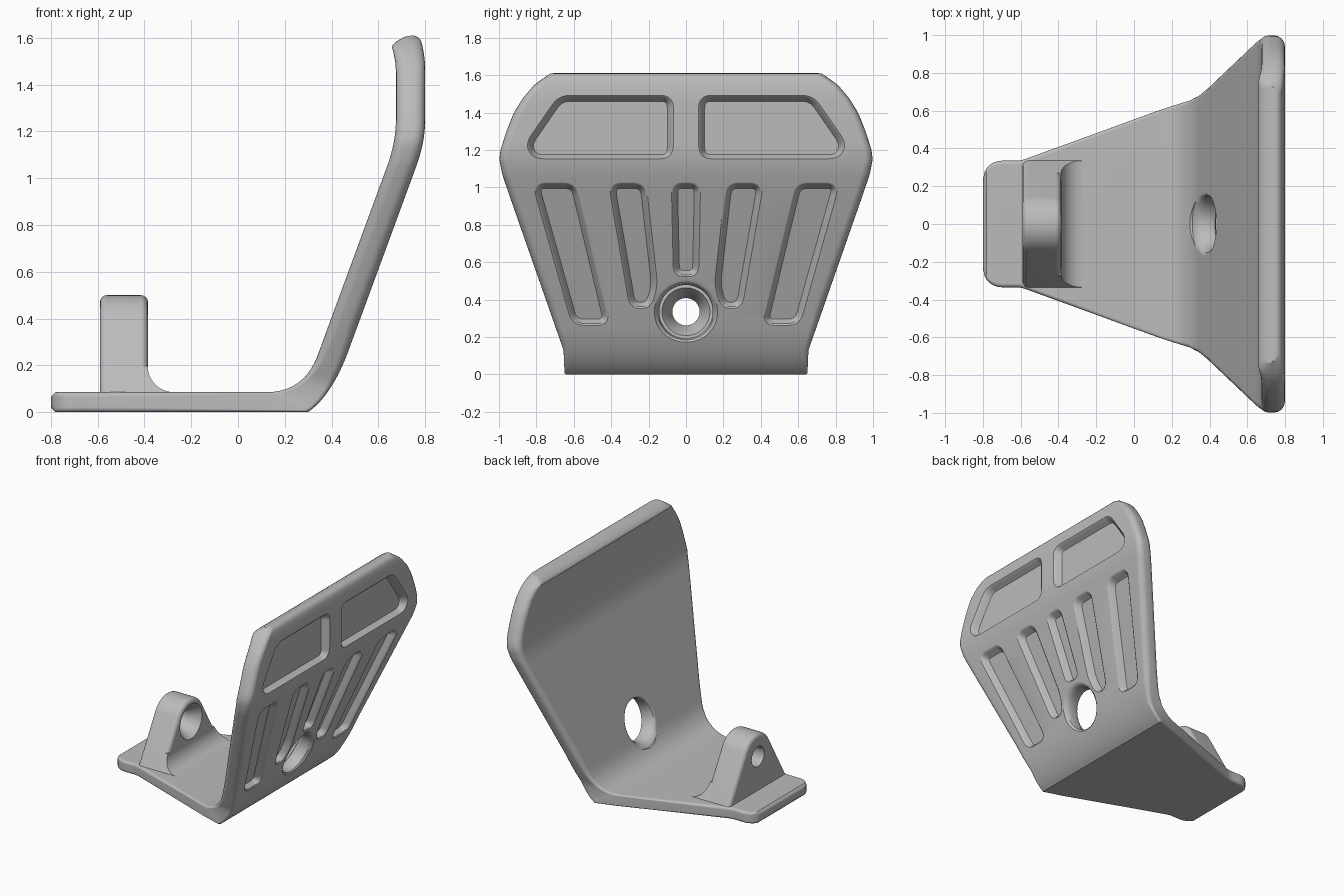
import bpy, bmesh, math
from mathutils import Vector

if "Cube" in bpy.data.objects:
    bpy.data.objects.remove(bpy.data.objects["Cube"], do_unlink=True)

steel = bpy.data.materials.new("plain_grey_metal")
steel.use_nodes = True
GREY = (0.5, 0.5, 0.5, 1)
steel.diffuse_color = GREY
steel.node_tree.nodes["Principled BSDF"].inputs["Base Color"].default_value = GREY


def loft(name, rings):
    """Closed solid through a list of equally long point rings."""
    bm = bmesh.new()
    rows = [[bm.verts.new(p) for p in ring] for ring in rings]
    n = len(rows[0])
    for a, b in zip(rows, rows[1:]):
        for i in range(n):
            j = (i + 1) % n
            bm.faces.new((a[i], a[j], b[j], b[i]))
    bm.faces.new(rows[0])
    bm.faces.new(rows[-1])
    bmesh.ops.recalc_face_normals(bm, faces=bm.faces)
    mesh = bpy.data.meshes.new(name)
    bm.to_mesh(mesh)
    bm.free()
    mesh.materials.append(steel)
    obj = bpy.data.objects.new(name, mesh)
    bpy.context.collection.objects.link(obj)
    return obj


def bezier(a, b, c, t):
    return a * (1 - t) ** 2 + b * 2 * t * (1 - t) + c * t * t


def trace(steps):
    """Sample straight (count, end) and curved (count, control, end) spans."""
    pts = [Vector(steps[0])]
    for count, *ctrl in steps[1:]:
        a, end = pts[-1], Vector(ctrl[-1])
        mid = Vector(ctrl[0]) if len(ctrl) == 2 else (a + end) / 2
        pts += [bezier(a, mid, end, (i + 1) / count) for i in range(count)]
    return pts


def rounded(corners, r, n=5):
    """Polygon with its corners rounded off."""
    pts = [Vector(c) for c in corners]
    out = []
    for i, p in enumerate(pts):
        ends = []
        for q in (pts[i - 1], pts[(i + 1) % len(pts)]):
            ends.append(p + (q - p).normalized() * min(r, (q - p).length * 0.45))
        out += [bezier(ends[0], p, ends[1], k / n) for k in range(n + 1)]
    return out


def grown(pts, d):
    """Polygon offset outwards by d."""
    n = len(pts)
    area = sum(pts[i - 1].cross(pts[i]) for i in range(n))
    s = 1 if area > 0 else -1
    out = []
    for i, p in enumerate(pts):
        t = (p - pts[i - 1]).normalized() + (pts[(i + 1) % n] - p).normalized()
        t.normalize()
        out.append(p + Vector((t.y, -t.x)) * d * s)
    return out


def layered(name, outline, layers, face):
    """Stack of offset (y, z) outlines along x, following the plane face(z)."""
    return loft(name, [[(face(p.y) + x, p.x, p.y) for p in grown(outline, d)]
                       for d, x in layers])


def cut(target, cutter):
    mod = target.modifiers.new("cut", "BOOLEAN")
    mod.operation = "DIFFERENCE"
    mod.solver = "EXACT"
    mod.object = cutter
    cutter.hide_render = True
    bpy.context.view_layer.objects.active = target
    bpy.ops.object.modifier_apply(modifier=mod.name)
    bpy.data.objects.remove(cutter, do_unlink=True)


def finish(obj):
    bpy.ops.object.select_all(action="DESELECT")
    obj.select_set(True)
    bpy.context.view_layer.objects.active = obj
    bpy.ops.object.shade_smooth_by_angle(angle=math.radians(35))
    mod = obj.modifiers.new("even_shading", "WEIGHTED_NORMAL")
    mod.keep_sharp = True


def circle(r, z, n=48):
    return [Vector((r * math.cos(i * math.tau / n), z + r * math.sin(i * math.tau / n)))
            for i in range(n)]


# Bent plate: matching outer and inner paths in (x, z)
outer = trace([(-.8, .02), (2, (-.78, 0)), (6, (-.7, 0)), (4, (-.58, 0)), (6, (.3, 0)),
               (10, (.4, .07), (.47, .256)), (8, (.762, 1.05)), (8, (.8, 1.153), (.8, 1.25)),
               (6, (.8, 1.46)), (6, (.8, 1.52), (.785, 1.58)), (4, (.775, 1.61), (.745, 1.61))])
inner = trace([(-.8, .065), (2, (-.78, .085)), (6, (-.7, .085)), (4, (-.58, .085)), (6, (.12, .085)),
               (10, (.285, .085), (.343, .25)), (8, (.637, 1.05)), (8, (.675, 1.153), (.675, 1.25)),
               (6, (.675, 1.45)), (6, (.675, 1.5), (.658, 1.56)), (4, (.66, 1.58), (.715, 1.605))])

SIDE = [(0, .655), (.13, .655), (1.03, .97), (1.08, .985), (1.15, .998), (1.2, .992),
        (1.3, .96), (1.4, .92), (1.48, .87), (1.55, .81), (1.62, .71)]


def half_width(p):
    x, z = p
    if x < -.7:
        return .235 + math.sqrt(max(0, .01 - (x + .7) ** 2))
    if x < .28:
        return .335 + max(0, x + .6) * .364
    for (z0, w0), (z1, w1) in zip(SIDE, SIDE[1:]):
        if z <= z1:
            return w0 + (w1 - w0) * (z - z0) / (z1 - z0)
    return SIDE[-1][1]


def section(o, i):
    """Rounded rectangle across the plate."""
    t = (o - i).length
    c = min(.02 + .025 * min(1, max(0, (o.y - .05) / .3)), t * .45)
    half = []
    for k in range(5):
        a = math.pi / 2 * (1 - k / 4)
        half.append((c - c * math.cos(a), 1 - (c - c * math.sin(a)) / t))
    half += [(d, 1 - v) for d, v in reversed(half)]
    ring = []
    for d, v in half:
        p = i.lerp(o, v)
        w = half_width(i) * (1 - v) + half_width(o) * v - d
        ring.append((p.x, w, p.y))
    return ring + [(x, -y, z) for x, y, z in reversed(ring)]


plate = loft("bent_plate", [section(o, i) for o, i in zip(outer, inner)])


def slope(z):
    return .376 + .3677 * z


def upright(z):
    return .8


# Recesses pressed into the outside: windows, then tapering slots
POCKET = [(-.015, -.05), (0, -.025), (.008, -.008), (.022, .003), (.022, .08)]
window = [(.085, 1.16), (.085, 1.475), (.67, 1.475), (.84, 1.23), (.81, 1.16)]
outer_slot = [(.6, 1.01), (.8, 1.01), (.595, .28), (.425, .28)]
inner_slot = [(.23, 1.01), (.395, 1.01), (.285, .37), (.2, .37), (.17, .48)]
middle_slot = [(-.06, 1.01), (.06, 1.01), (.05, .54), (-.05, .54)]
for side in (1, -1):
    for shape, face in ((window, upright), (outer_slot, slope), (inner_slot, slope)):
        outline = rounded([(side * y, z) for y, z in shape], .05)
        cut(plate, layered("cutter", outline, POCKET, face))
cut(plate, layered("cutter", rounded(middle_slot, .04), POCKET, slope))

# Access hole with flared rims
HOLE_Z = .335
cut(plate, layered("cutter", circle(.143, HOLE_Z),
                   [(.03, -.4), (.03, -.127), (.01, -.115), (0, -.09), (0, -.04),
                    (.008, -.015), (.03, .003), (.03, .1)], slope))
finish(plate)

# Lug: a round head with straight sides spreading to the plate
R = .165
FOOT_Y, FOOT_Z = .335, .085
drop = HOLE_Z - FOOT_Z
tilt = math.acos(R / math.hypot(FOOT_Y, drop)) - math.atan2(drop, FOOT_Y)
head = [Vector((R * math.cos(a), HOLE_Z + R * math.sin(a)))
        for a in [tilt + (math.pi - 2 * tilt) * i / 24 for i in range(25)]]
lug_shape = [Vector((FOOT_Y, .04)), Vector((FOOT_Y, FOOT_Z))] + head
lug_shape += [Vector((-FOOT_Y, FOOT_Z)), Vector((-FOOT_Y, .04))]
FRONT, BACK, B = -.59, -.385, .03
rim = [(B * (math.sin(a) - 1), B * (1 - math.cos(a)))
       for a in [math.pi / 2 * k / 4 for k in range(5)]]
lug = layered("lug", lug_shape, [(d, FRONT + x) for d, x in rim] +
              [(d, BACK - x) for d, x in reversed(rim)], lambda z: 0)
cut(lug, layered("cutter", circle(.073, HOLE_Z),
                 [(0, -.7), (0, -.47), (.055, BACK), (.055, -.3)], lambda z: 0))
finish(lug)

# Curved fillet where the lug meets the plate
rings = []
F = .112
for k in range(11):
    a = math.pi / 2 * k / 10
    x, z = BACK + F * (1 - math.sin(a)) - .001, FOOT_Z + F * (1 - math.cos(a))
    w = FOOT_Y + (head[0].x - FOOT_Y) * (z - FOOT_Z) / (head[0].y - FOOT_Z)
    rings.append([(BACK - .05, w, z), (x, w, z), (x, -w, z), (BACK - .05, -w, z)])
finish(loft("lug_fillet", rings))
